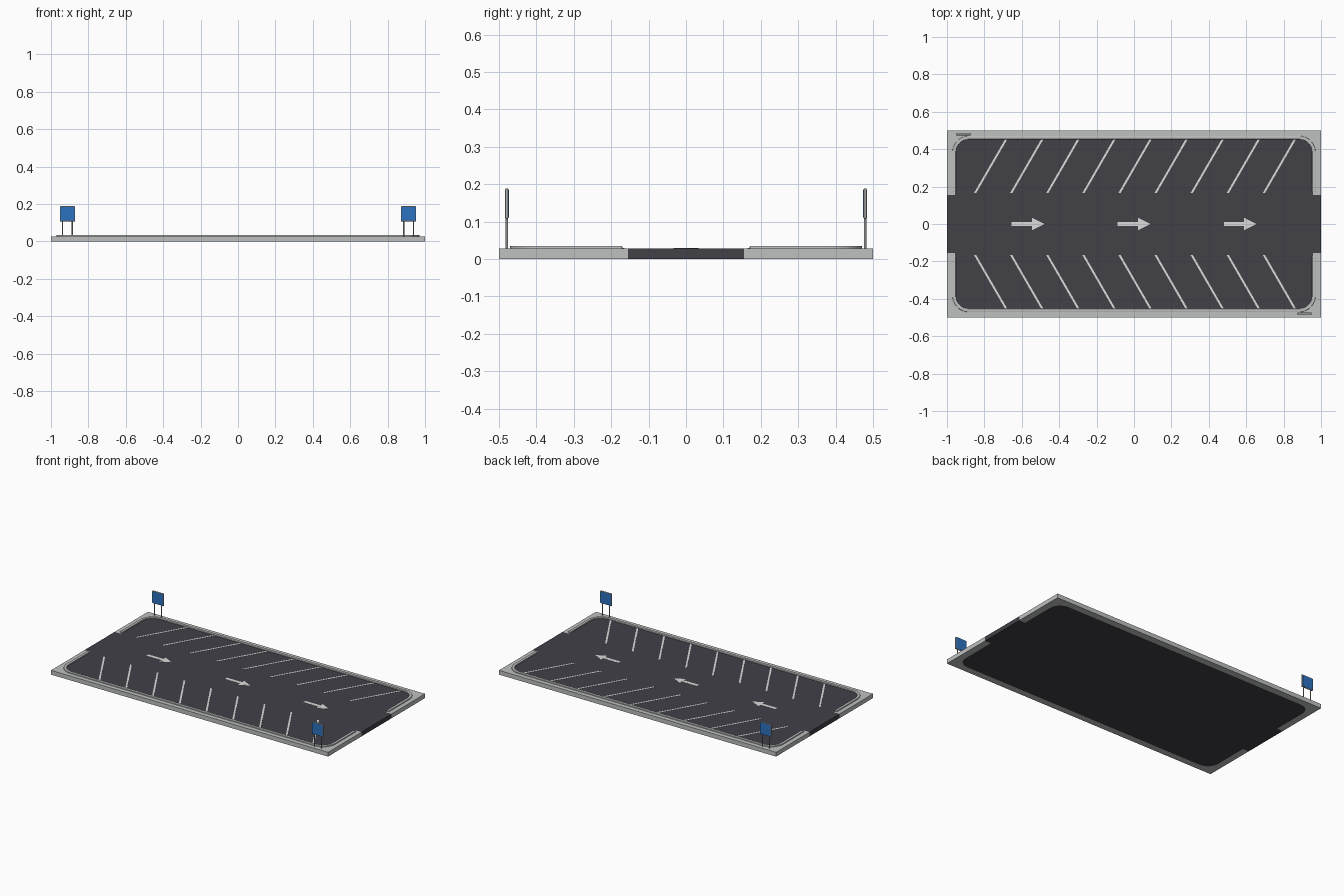
import bpy, bmesh, math

if "Cube" in bpy.data.objects:
    bpy.data.objects.remove(bpy.data.objects["Cube"])

TOP = 0.028          # height of the paved slab
GAP = 0.155          # half width of the entrances


def material(name, rgb):
    m = bpy.data.materials.new(name)
    m.diffuse_color = (*rgb, 1)
    m.use_nodes = True
    m.node_tree.nodes["Principled BSDF"].inputs["Base Color"].default_value = m.diffuse_color
    return m


asphalt = material("asphalt", (0.052, 0.052, 0.064))
concrete = material("concrete", (0.52, 0.53, 0.53))
paint = material("white_paint", (0.72, 0.72, 0.72))
metal = material("grey_metal", (0.42, 0.43, 0.44))
blue = material("sign_blue", (0.025, 0.17, 0.53))


def finish(bm, name, mat):
    bmesh.ops.recalc_face_normals(bm, faces=bm.faces[:])
    me = bpy.data.meshes.new(name)
    bm.to_mesh(me)
    bm.free()
    me.materials.append(mat)
    ob = bpy.data.objects.new(name, me)
    bpy.context.collection.objects.link(ob)
    return ob


def slab(name, outline, z0, z1, mat):
    """Extrude a flat outline from z0 up to z1."""
    bm = bmesh.new()
    face = bm.faces.new([bm.verts.new((x, y, z0)) for x, y in outline])
    out = bmesh.ops.extrude_face_region(bm, geom=[face])
    top = [v for v in out["geom"] if isinstance(v, bmesh.types.BMVert)]
    bmesh.ops.translate(bm, verts=top, vec=(0, 0, z1 - z0))
    return finish(bm, name, mat)


def half_loop(hx, hy, r, y_end):
    """Rounded U from right end, over the top, to left end."""
    right = [(hx, y_end)]
    for i in range(9):
        a = math.pi / 2 * i / 8
        right.append((hx - r + r * math.cos(a), hy - r + r * math.sin(a)))
    return right + [(-x, y) for x, y in reversed(right)]


def flip(points, s):
    return [(x, y * s) for x, y in points]


# Paved area with an entrance at each end
inner = half_loop(0.957, 0.457, 0.075, GAP)
half = [(1, GAP)] + inner + [(-1, GAP)]
slab("asphalt_slab", half + [(-x, -y) for x, y in half], 0, TOP, asphalt)

for s, side in ((1, "back"), (-1, "front")):
    # Pavement around the parking area
    rim = [(1, GAP), (1, 0.5), (-1, 0.5), (-1, GAP)] + inner[::-1]
    slab(side + "_pavement", flip(rim, s), 0, TOP, concrete)
    # Raised kerb with softened edges
    kerb = half_loop(0.971, 0.471, 0.089, 0.17) + half_loop(0.953, 0.453, 0.071, 0.17)[::-1]
    ob = slab(side + "_kerb", flip(kerb, s), TOP - 0.003, 0.035, concrete)
    bev = ob.modifiers.new("soft_edge", "BEVEL")
    bev.width, bev.segments, bev.limit_method = 0.003, 2, "ANGLE"
    bev.angle_limit = math.radians(40)
    # Slanted bay lines
    for i in range(9):
        x = -0.85 + 0.193 * i
        line = [(x - 0.006, 0.165), (x + 0.006, 0.165), (x + 0.172, 0.452), (x + 0.160, 0.452)]
        slab(f"{side}_bay_line_{i + 1}", flip(line, s), TOP - 0.001, TOP + 0.001, paint)

# Direction arrows down the lane
arrow = [(-0.087, -0.011), (0.022, -0.011), (0.022, -0.033), (0.089, 0),
         (0.022, 0.033), (0.022, 0.011), (-0.087, 0.011)]
for i in range(3):
    slab(f"lane_arrow_{i + 1}", [(x + 0.567 * (i - 1), y) for x, y in arrow],
         TOP - 0.001, TOP + 0.001, paint)


def block(name, size, loc, mat, bevel=0):
    bm = bmesh.new()
    bmesh.ops.create_cube(bm, size=1)
    bmesh.ops.scale(bm, vec=size, verts=bm.verts)
    bmesh.ops.translate(bm, vec=loc, verts=bm.verts)
    ob = finish(bm, name, mat)
    if bevel:
        m = ob.modifiers.new("soft_edge", "BEVEL")
        m.width, m.segments = bevel, 2
    return ob


# Two double-sided signs on twin posts, in opposite corners
for s, side in ((1, "front"), (-1, "back")):
    cx, cy = 0.912 * s, -0.479 * s
    block(side + "_sign_frame", (0.082, 0.009, 0.081), (cx, cy, 0.148), metal, 0.003)
    block(side + "_sign_panel", (0.075, 0.0105, 0.074), (cx, cy, 0.148), blue)
    for dx in (-0.026, 0.026):
        bm = bmesh.new()
        bmesh.ops.create_cone(bm, cap_ends=True, segments=12, radius1=0.003, radius2=0.003, depth=0.1)
        bmesh.ops.translate(bm, vec=(cx + dx, cy, 0.075), verts=bm.verts)
        post = finish(bm, side + "_sign_post", metal)
        for f in post.data.polygons:
            f.use_smooth = abs(f.normal.z) < 0.5
